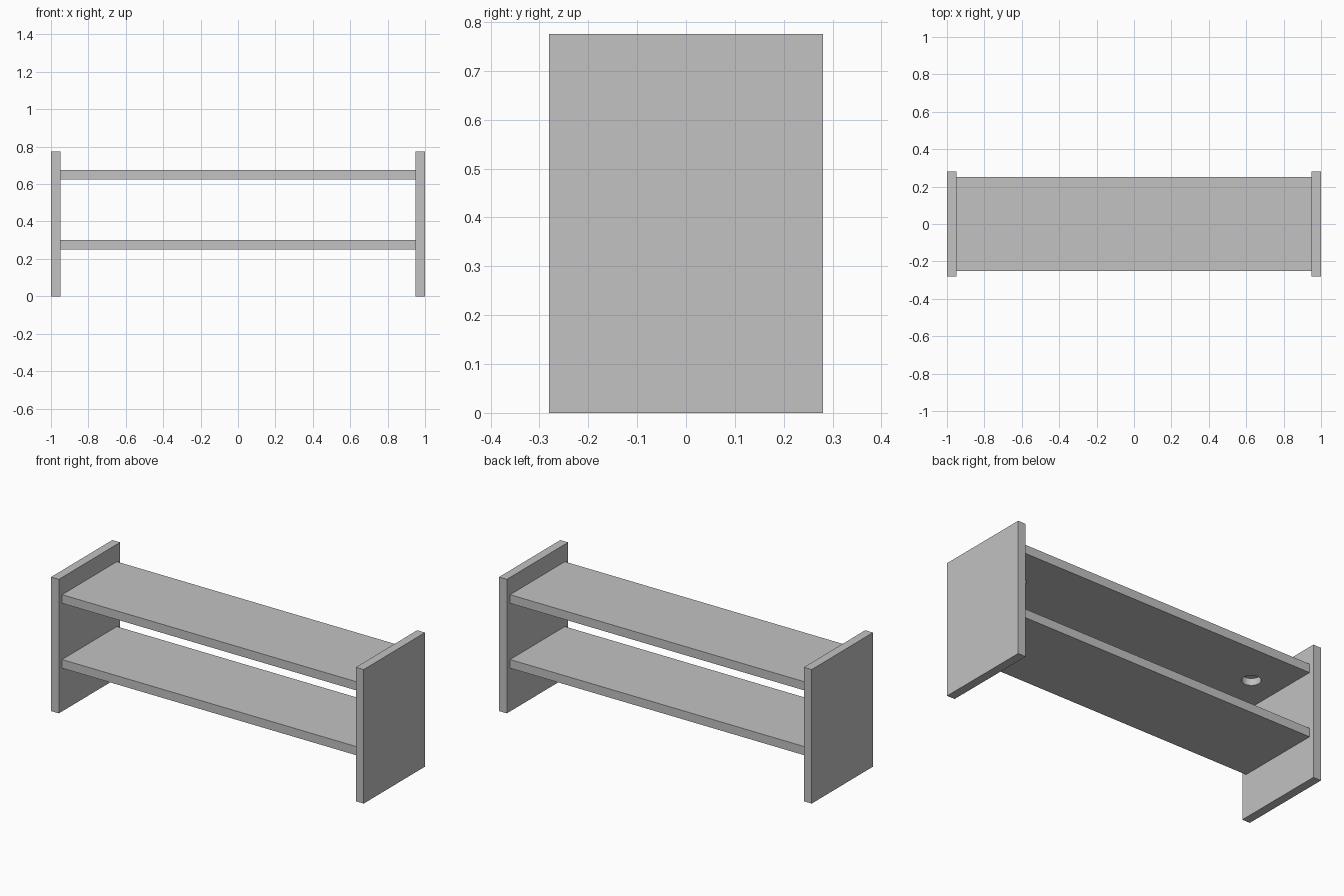
import bpy
import math

default = bpy.data.objects.get("Cube")
if default:
    bpy.data.objects.remove(default, do_unlink=True)

# One plain grey for the whole piece
grey = bpy.data.materials.new("light_grey")
grey.use_nodes = True
colour = (0.54, 0.54, 0.54, 1)
grey.diffuse_color = colour
grey.node_tree.nodes["Principled BSDF"].inputs["Base Color"].default_value = colour


def board(name, size, centre):
    bpy.ops.mesh.primitive_cube_add(size=1, location=centre)
    ob = bpy.context.object
    ob.name = name
    ob.scale = size
    bpy.ops.object.transform_apply(location=False, rotation=False, scale=True)
    ob.data.materials.append(grey)
    return ob


def drill_blind_hole(ob, x, radius, depth):
    """Cut a round recess into the underside of a board."""
    bottom = ob.location.z - ob.dimensions.z / 2
    bpy.ops.mesh.primitive_cylinder_add(vertices=32, radius=radius, depth=2 * depth,
                                        location=(x, 0, bottom))
    cutter = bpy.context.object
    cutter.hide_render = True
    cutter.data.materials.append(grey)
    bpy.context.view_layer.objects.active = ob
    mod = ob.modifiers.new("hole", "BOOLEAN")
    mod.operation = "DIFFERENCE"
    mod.solver = "EXACT"
    mod.object = cutter
    bpy.ops.object.modifier_apply(modifier=mod.name)
    bpy.data.objects.remove(cutter, do_unlink=True)


THICK = 0.05
HEIGHT = 0.775

# Upright end panels
for side, name in ((1, "left_end_panel"), (-1, "right_end_panel")):
    board(name, (THICK, 0.56, HEIGHT), (side * (1 - THICK / 2), 0, HEIGHT / 2))

# Shelves between the panels
span = 2 - 2 * THICK
board("lower_shelf", (span, 0.5, THICK), (0, 0, 0.275))
seat = board("upper_shelf", (span, 0.5, THICK), (0, 0, 0.65))

# Recesses under the upper shelf
for side in (-1, 1):
    drill_blind_hole(seat, side * 0.775, 0.05, 0.04)

bpy.ops.object.select_all(action="DESELECT")
seat.select_set(True)
bpy.context.view_layer.objects.active = seat
bpy.ops.object.shade_smooth_by_angle(angle=math.radians(30))
